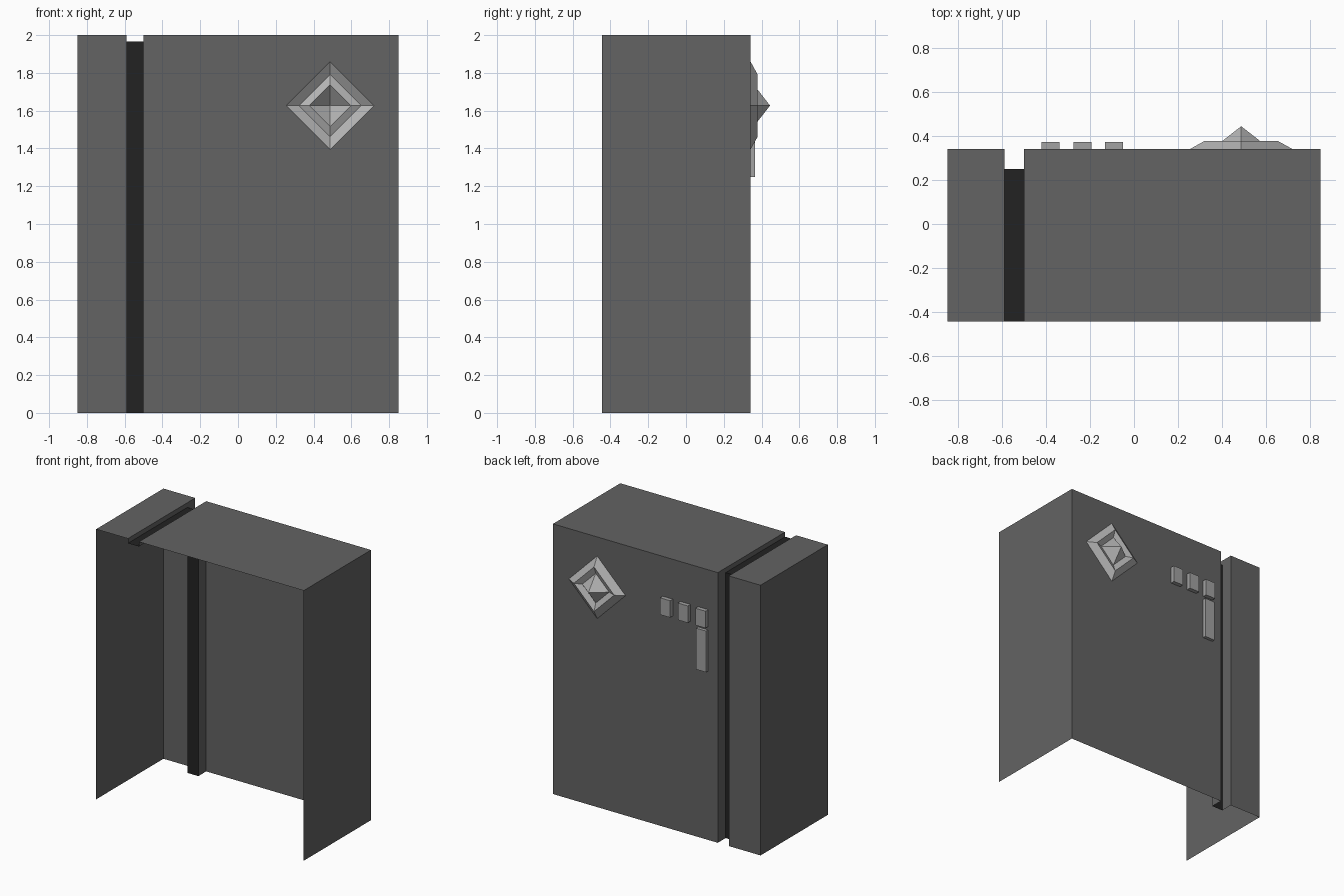
import bpy, bmesh

if "Cube" in bpy.data.objects:
    bpy.data.objects.remove(bpy.data.objects["Cube"])

XL, XR = -0.85, 0.85          # cabinet sides
GL, GR = -0.59, -0.50         # groove sides
YF, YB, TOP = -0.445, 0.342, 2.0
GY, GZ = 0.25, 1.965          # groove floor
CX, CZ, R = 0.488, 1.627, 0.232  # emblem centre and half diagonal


def material(name, v):
    m = bpy.data.materials.new(name)
    m.diffuse_color = (v, v, v, 1)
    m.use_nodes = True
    m.node_tree.nodes["Principled BSDF"].inputs["Base Color"].default_value = m.diffuse_color
    return m


shell_grey = material("dark grey", 0.125)
groove_black = material("black", 0.016)
button_grey = material("mid grey", 0.36)
emblem_grey = material("light grey", 0.46)


def build(name, faces, mat):
    """Make an object from a list of faces given as point loops."""
    bm = bmesh.new()
    for f in faces:
        bm.faces.new([bm.verts.new(p) for p in f])
    bmesh.ops.remove_doubles(bm, verts=bm.verts[:], dist=1e-5)
    bmesh.ops.recalc_face_normals(bm, faces=bm.faces[:])
    me = bpy.data.meshes.new(name)
    bm.to_mesh(me)
    bm.free()
    me.materials.append(mat)
    ob = bpy.data.objects.new(name, me)
    bpy.context.collection.objects.link(ob)
    return ob


def diamond(r, y):
    return [(CX, y, CZ + r), (CX + r, y, CZ), (CX, y, CZ - r), (CX - r, y, CZ)]


def top_panel(a, b, z, y):
    return [(a, YF, z), (b, YF, z), (b, y, z), (a, y, z)]


def back_panel(a, b, z, y):
    return [(b, y, 0), (a, y, 0), (a, y, z), (b, y, z)]


def side_panel(x):
    return [(x, YF, 0), (x, YF, TOP), (x, YB, TOP), (x, YB, 0)]


def groove_wall(x):
    return [[(x, YF, TOP), (x, YB, TOP), (x, GY, GZ), (x, YF, GZ)],
            [(x, YB, TOP), (x, YB, 0), (x, GY, 0), (x, GY, GZ)]]


# narrow part of the shell, open at front and bottom
build("narrow_shell", [side_panel(XL), top_panel(XL, GL, TOP, YB),
                       back_panel(XL, GL, TOP, YB)] + groove_wall(GL), shell_grey)

# wide part of the shell, its back wall has a diamond opening behind the emblem
corners = [(GR, YB, TOP), (XR, YB, TOP), (XR, YB, 0), (GR, YB, 0)]
hole = diamond(R, YB)
wall = []
for i in range(4):
    j = (i + 1) % 4
    wall += [[corners[i], corners[j], hole[i]], [corners[j], hole[j], hole[i]]]
build("wide_shell", [side_panel(XR), top_panel(GR, XR, TOP, YB)] + wall
      + groove_wall(GR), shell_grey)

# black groove floor running over the top and down the back
build("groove_floor", [top_panel(GL, GR, GZ, GY), back_panel(GL, GR, GZ, GY)],
      groove_black)

# diamond emblem: bevelled ring, valley and centre pyramid
rings = [diamond(R, YB), diamond(0.165, 0.379), diamond(0.11, 0.359)]
tip = (CX, 0.445, CZ)
faces = []
for i in range(4):
    j = (i + 1) % 4
    for a, b in zip(rings, rings[1:]):
        faces.append([a[i], a[j], b[j], b[i]])
    faces.append([rings[-1][i], rings[-1][j], tip])
build("emblem", faces, emblem_grey)


# raised buttons on the back wall
def button(name, x, z0, z1, depth, w=0.041):
    y = YB + depth
    base = [(x - w, z0), (x + w, z0), (x + w, z1), (x - w, z1)]
    fs = [[(px, y, pz) for px, pz in base]]
    for (ax, az), (bx, bz) in zip(base, base[1:] + base[:1]):
        fs.append([(ax, YB, az), (bx, YB, bz), (bx, y, bz), (ax, y, az)])
    build(name, fs, button_grey)


for n in range(3):
    button(f"small_button_{n + 1}", -0.38 + 0.145 * n, 1.58, 1.705, 0.031)
button("long_button", -0.38, 1.25, 1.555, 0.024)
